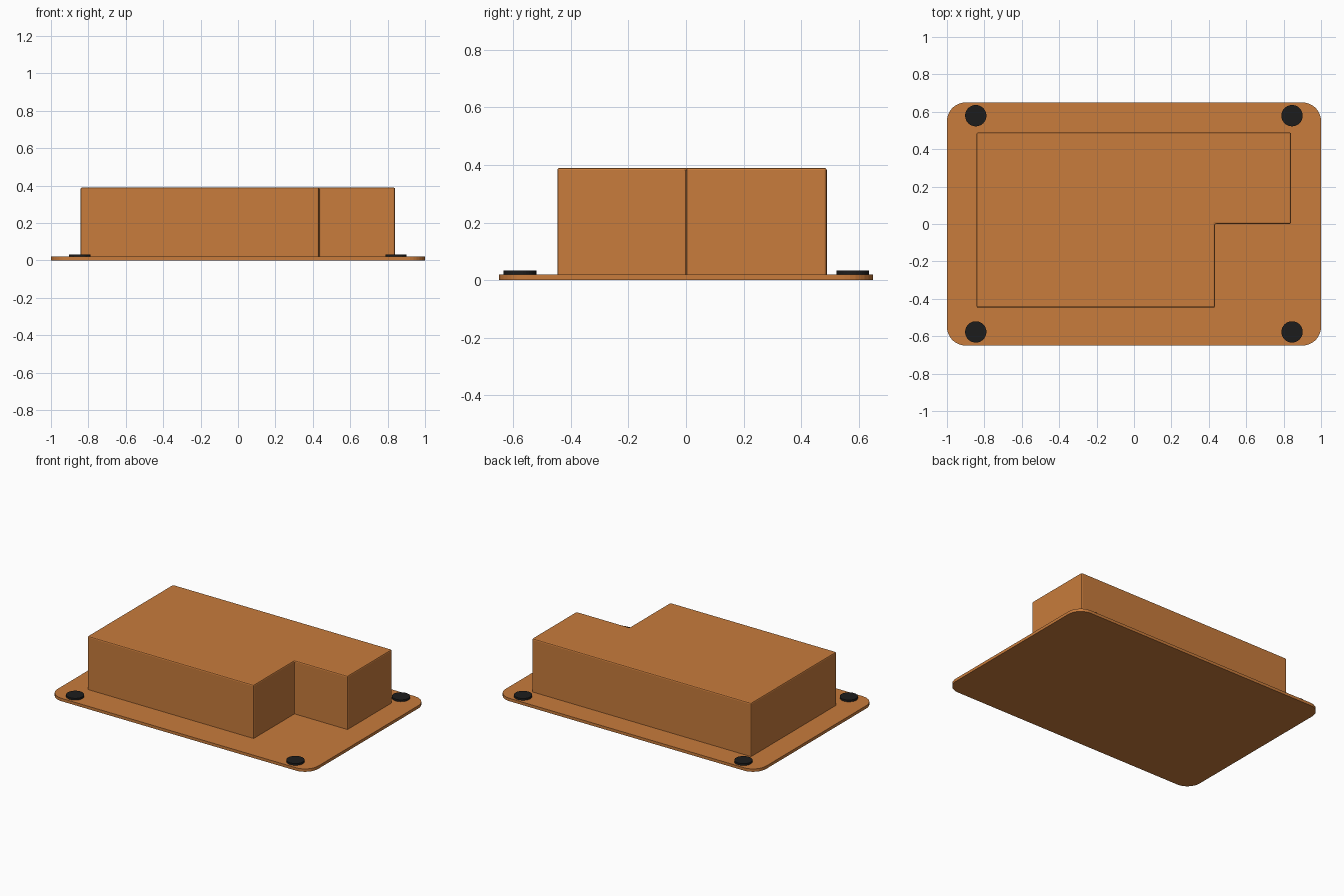
import bpy, bmesh
from math import cos, sin, pi

if "Cube" in bpy.data.objects:
    bpy.data.objects.remove(bpy.data.objects["Cube"])


def material(name, color):
    m = bpy.data.materials.new(name)
    m.diffuse_color = color
    m.use_nodes = True
    m.node_tree.nodes["Principled BSDF"].inputs["Base Color"].default_value = m.diffuse_color
    return m


ORANGE = material("orange", (0.58, 0.2, 0.045, 1))
BLACK = material("black", (0.012, 0.012, 0.012, 1))


def prism(name, outline, z0, z1, mat):
    """Extrude a counter-clockwise xy outline from z0 to z1."""
    bm = bmesh.new()
    base = bm.faces.new([bm.verts.new((x, y, z0)) for x, y in outline])
    top = bmesh.ops.extrude_face_region(bm, geom=[base], use_keep_orig=True)["geom"]
    for v in top:
        if isinstance(v, bmesh.types.BMVert):
            v.co.z = z1
    bmesh.ops.recalc_face_normals(bm, faces=bm.faces)
    mesh = bpy.data.meshes.new(name)
    bm.to_mesh(mesh)
    bm.free()
    mesh.materials.append(mat)
    obj = bpy.data.objects.new(name, mesh)
    bpy.context.collection.objects.link(obj)
    return obj


def arc(cx, cy, r, start, sweep, steps):
    return [(cx + r * cos(start + sweep * i / steps),
             cy + r * sin(start + sweep * i / steps)) for i in range(steps + 1)]


# Base plate with rounded corners
R, W, D = 0.1, 1.0, 0.65
outline = []
for i, (sx, sy) in enumerate([(1, 1), (-1, 1), (-1, -1), (1, -1)]):
    outline += arc(sx * (W - R), sy * (D - R), R, i * pi / 2, pi / 2, 8)
prism("base_plate", outline, 0, 0.02, ORANGE)

# L-shaped housing with softened top and upright edges
housing = prism("housing", [(-0.842, -0.447), (0.433, -0.447), (0.433, 0.001),
                            (0.84, 0.001), (0.84, 0.489), (-0.842, 0.489)],
                0.02, 0.39, ORANGE)
bm = bmesh.new()
bm.from_mesh(housing.data)
edges = [e for e in bm.edges if max(v.co.z for v in e.verts) > 0.3]
bmesh.ops.bevel(bm, geom=edges, offset=0.008, segments=2, profile=0.5, affect='EDGES')
bm.to_mesh(housing.data)
bm.free()

# Screw heads at the plate corners
for row, y in (("front", -0.577), ("back", 0.579)):
    for side, x in (("left", -0.846), ("right", 0.845)):
        prism(f"screw_{row}_{side}", arc(x, y, 0.057, 0, 2 * pi, 32)[:-1],
              0.02, 0.033, BLACK)
